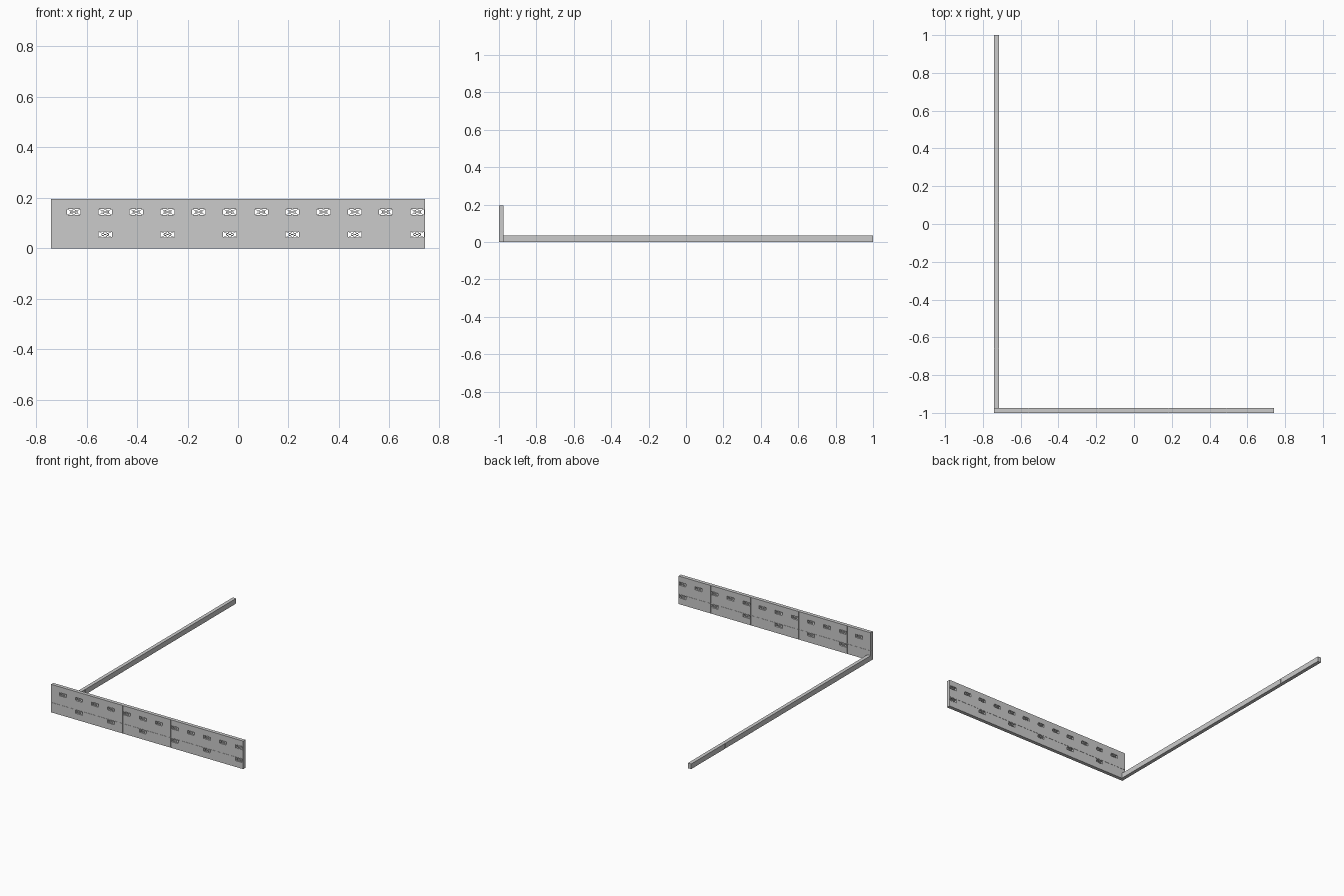
import bpy, bmesh, math
from mathutils import Matrix

if "Cube" in bpy.data.objects:
    bpy.data.objects.remove(bpy.data.objects["Cube"])

def add_box(bm, x0, x1, y0, y1, z0, z1):
    m = Matrix.Translation(((x0 + x1) / 2, (y0 + y1) / 2, (z0 + z1) / 2)) @ \
        Matrix.Diagonal((x1 - x0, y1 - y0, z1 - z0, 1))
    bmesh.ops.create_cube(bm, size=1, matrix=m)

def add_bar(bm, a, b, y0, y1, w):
    dx, dz = b[0] - a[0], b[1] - a[1]
    m = Matrix.Translation(((a[0] + b[0]) / 2, (y0 + y1) / 2, (a[1] + b[1]) / 2)) @ \
        Matrix.Rotation(-math.atan2(dz, dx), 4, 'Y') @ \
        Matrix.Diagonal((math.hypot(dx, dz), y1 - y0, w, 1))
    bmesh.ops.create_cube(bm, size=1, matrix=m)

def finish(bm, name):
    me = bpy.data.meshes.new(name)
    bm.to_mesh(me)
    bm.free()
    ob = bpy.data.objects.new(name, me)
    bpy.context.collection.objects.link(ob)
    return ob

def cut(ob, cutter):
    mod = ob.modifiers.new("openings", 'BOOLEAN')
    mod.operation, mod.solver, mod.object = 'DIFFERENCE', 'EXACT', cutter
    mod.use_self = True
    cutter.hide_render = True
    cutter.hide_set(True)

X, Y0, Y1, H = 0.74, -1.0, -0.975, 0.195
W, HH = 0.027, 0.0115            # opening half sizes

# opening centres: full upper row, every second one in the lower row
cols = [-0.650 + 0.1236 * i for i in range(12)]
openings = [(x, 0.144) for x in cols] + [(x, 0.055) for x in cols[1::2]]

# tall front wall
bm = bmesh.new()
add_box(bm, -X, X, Y0, Y1, 0, H)
front_wall = finish(bm, "front_wall")

# openings and shallow panel joints
bm = bmesh.new()
for x, z in openings:
    add_box(bm, x - W, x + W, Y0 - 0.02, Y1 + 0.02, z - HH, z + HH)
g, d = 0.001, 0.0015
for ya, yb in ((Y0 - 0.01, Y0 + d), (Y1 - d, Y1 + 0.01)):
    add_box(bm, -X - 0.01, X + 0.01, ya, yb, 0.07 - g, 0.07 + g)
    for x in (-0.56, -0.187, 0.183, 0.492):
        add_box(bm, x - g, x + g, ya, yb, -0.01, H + 0.01)
cut(front_wall, finish(bm, "front_wall_cutter"))

# crossed lattice with a centre diamond in every opening
bm = bmesh.new()
for x, z in openings:
    ya, yb = Y0 + 0.002, Y1 - 0.002
    for s in (-1, 1):
        add_bar(bm, (x - W, z - s * HH), (x + W, z + s * HH), ya, yb, 0.0018)
        for t in (-1, 1):
            add_bar(bm, (x + s * 0.015, z), (x, z + t * HH), ya, yb, 0.0018)
finish(bm, "opening_lattice")

# low side wall
bm = bmesh.new()
add_box(bm, -X, -X + 0.025, Y1, 1.0, 0, 0.036)
side_wall = finish(bm, "side_wall")

# joints between side wall sections
bm = bmesh.new()
for y in (-0.66, 0.01, 0.625):
    for xa, xb in ((-X - 0.01, -X + d), (-X + 0.025 - d, -X + 0.035)):
        add_box(bm, xa, xb, y - g, y + g, -0.01, 0.05)
cut(side_wall, finish(bm, "side_wall_cutter"))
